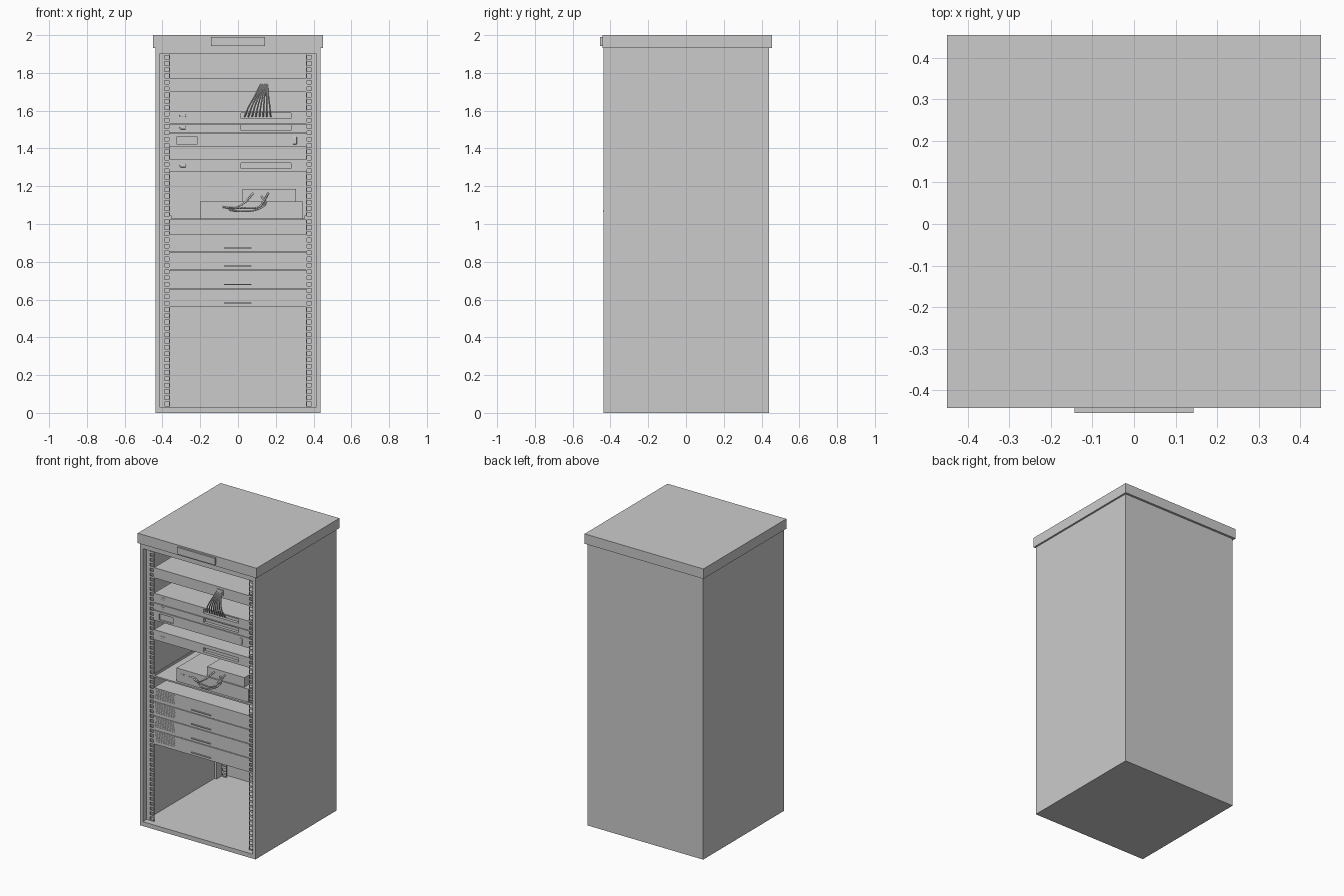
import bpy, bmesh
from mathutils import Vector

if "Cube" in bpy.data.objects:
    bpy.data.objects.remove(bpy.data.objects["Cube"])


def link(name, bm):
    mesh = bpy.data.meshes.new(name)
    bmesh.ops.recalc_face_normals(bm, faces=bm.faces)
    bm.to_mesh(mesh)
    bm.free()
    ob = bpy.data.objects.new(name, mesh)
    bpy.context.collection.objects.link(ob)
    return ob


def add_box(bm, x0, x1, y0, y1, z0, z1):
    vs = bmesh.ops.create_cube(bm, size=1)["verts"]
    for v in vs:
        v.co = Vector((x1 if v.co.x > 0 else x0, y1 if v.co.y > 0 else y0,
                       z1 if v.co.z > 0 else z0))
    return vs


def boxes(name, items):
    bm = bmesh.new()
    for b in items:
        add_box(bm, *b)
    return link(name, bm)


def cut(ob, items):
    cutter = boxes(ob.name + "_cutter", items)
    cutter.hide_render = True
    cutter.hide_viewport = True
    mod = ob.modifiers.new("cut", "BOOLEAN")
    mod.object = cutter
    mod.solver = "EXACT"


def pill(name, x0, x1, y0, y1, z0, z1):
    ob = boxes(name, [(x0, x1, y0, y1, z0, z1)])
    bev = ob.modifiers.new("round", "BEVEL")
    bev.width, bev.segments = min(x1 - x0, z1 - z0) * 0.3, 2


def cable(name, paths, radius):
    cu = bpy.data.curves.new(name, "CURVE")
    cu.dimensions = "3D"
    cu.bevel_depth, cu.bevel_resolution, cu.resolution_u = radius, 1, 6
    cu.use_fill_caps = True
    for pts in paths:
        sp = cu.splines.new("BEZIER")
        sp.bezier_points.add(len(pts) - 1)
        for bp, co in zip(sp.bezier_points, pts):
            bp.co = co
            bp.handle_left_type = bp.handle_right_type = "AUTO"
    ob = bpy.data.objects.new(name, cu)
    bpy.context.collection.objects.link(ob)


FRONT, BACK, W = -0.395, 0.385, 0.36

# Cabinet shell: a block whose front face is pushed in
bm = bmesh.new()
add_box(bm, -0.438, 0.438, -0.436, 0.44, 0, 1.935)
face = min(bm.faces, key=lambda f: f.calc_center_median().y)
face = bmesh.ops.extrude_discrete_faces(bm, faces=[face])["faces"][0]
for v in face.verts:
    v.co.x = 0.416 if v.co.x > 0 else -0.416
    v.co.z = 1.90 if v.co.z > 1 else 0.03
face = bmesh.ops.extrude_discrete_faces(bm, faces=[face])["faces"][0]
for v in face.verts:
    v.co.y = 0.42
link("cabinet_shell", bm)

# Overhanging top and its blank plate
boxes("cabinet_top", [(-0.45, 0.45, -0.443, 0.455, 1.932, 2.0)])
boxes("top_plate", [(-0.143, 0.143, -0.455, -0.442, 1.943, 1.99)])

# Four perforated mounting rails: two strips, rungs between holes, and a side web
N, Z0, Z1 = 56, 0.03, 1.90
PITCH = (Z1 - Z0) / N
for sx, side in ((-1, "left"), (1, "right")):
    for sy, end in ((-1, "front"), (1, "rear")):
        ya, yb = sorted((sy * 0.395, sy * 0.39))
        parts = []
        for a, b in ((0.361, 0.365), (0.389, 0.40)):
            parts.append((*sorted((sx * a, sx * b)), ya, yb, Z0, Z1))
        xa, xb = sorted((sx * 0.365, sx * 0.389))
        for i in range(N + 1):
            z = Z0 + i * PITCH
            parts.append((xa, xb, ya, yb, max(Z0, z - 0.007), min(Z1, z + 0.007)))
        wy = sorted((sy * 0.395, sy * 0.34))
        parts.append((*sorted((sx * 0.40, sx * 0.416)), *wy, Z0, Z1))
        boxes(f"{end}_rail_{side}", parts)

# Plain unit at the top
boxes("blank_unit", [(-W, W, FRONT, BACK, 1.70, 1.77)])

# Thin network units: recessed port row with dividers, and a button
for i, (z0, z1, zc) in enumerate(((1.532, 1.595, 1.573), (1.482, 1.528, 1.509),
                                  (1.277, 1.345, 1.308))):
    ob = boxes(f"network_unit_{i}", [(-W, W, FRONT, BACK, z0, z1)])
    cut(ob, [(0.015, 0.28, FRONT - 0.01, FRONT + 0.02, zc - 0.014, zc + 0.014)])
    pill(f"network_button_{i}", -0.309, -0.275, FRONT - 0.004, FRONT + 0.005,
         zc - 0.008, zc + 0.008)

# Control unit with a sunken display and a rocker switch
ob = boxes("control_unit", [(-W, W, FRONT, BACK, 1.41, 1.478)])
cut(ob, [(-0.323, -0.216, FRONT - 0.01, FRONT + 0.01, 1.421, 1.464)])
pill("control_switch", 0.29, 0.312, FRONT - 0.005, FRONT + 0.005, 1.421, 1.464)

# Shelf tray with low side lips
boxes("shelf", [(-W, W, FRONT, BACK, 1.02, 1.03),
                (-W, -0.352, FRONT, BACK, 1.03, 1.045),
                (0.352, W, FRONT, BACK, 1.03, 1.045)])

# Devices standing on the shelf
boxes("lower_device", [(-0.2, 0.345, -0.38, 0.1, 1.03, 1.12)])
boxes("upper_device", [(0.025, 0.308, -0.37, 0.05, 1.12, 1.185)])
boxes("device_lights", [(x, x + 0.007, -0.383, -0.378, 1.083, 1.09)
                        for x in [-0.165 + 0.014 * i for i in range(6)]])

# Four servers with louvres, lower bead and a handle lip
for i in range(4):
    z0 = 0.562 + i * 0.0975
    z1 = z0 + 0.0935
    boxes(f"server_{i}", [(-W, W, FRONT, BACK, z0, z1)])
    boxes(f"server_vents_{i}",
          [(-0.35, -0.2, FRONT - 0.002, FRONT + 0.002, z, z + 0.004)
           for z in [z0 + 0.02 + 0.01 * k for k in range(7)]])
    boxes(f"server_handle_{i}", [(-0.075, 0.072, FRONT - 0.008, FRONT + 0.002,
                                  z0 + 0.017, z0 + 0.022)])

# Cable bundle fanning from an outlet down to the port row
boxes("cable_outlet", [(0.115, 0.165, -0.40, FRONT + 0.003, 1.715, 1.755)])
fan = []
for i in range(8):
    t = i / 7
    top, low = 0.122 + 0.032 * t, 0.035 + 0.138 * t
    fan.append([(top, -0.397, 1.742), (top + (low - top) * 0.3, -0.415, 1.69),
                (top + (low - top) * 0.75, -0.413, 1.62), (low, -0.385, 1.567)])
cable("upper_cables", fan, 0.004)

# Loose cables between the shelf devices
cable("shelf_cables", [
    [(-0.08, -0.378, 1.09), (-0.02, -0.41, 1.085), (0.03, -0.41, 1.11),
     (0.08, -0.368, 1.163)],
    [(-0.065, -0.378, 1.087), (0.03, -0.425, 1.085), (0.11, -0.42, 1.09),
     (0.135, -0.40, 1.12), (0.16, -0.368, 1.163)],
    [(-0.045, -0.378, 1.075), (0.03, -0.43, 1.067), (0.11, -0.425, 1.08),
     (0.145, -0.40, 1.11), (0.125, -0.368, 1.145)],
], 0.005)
